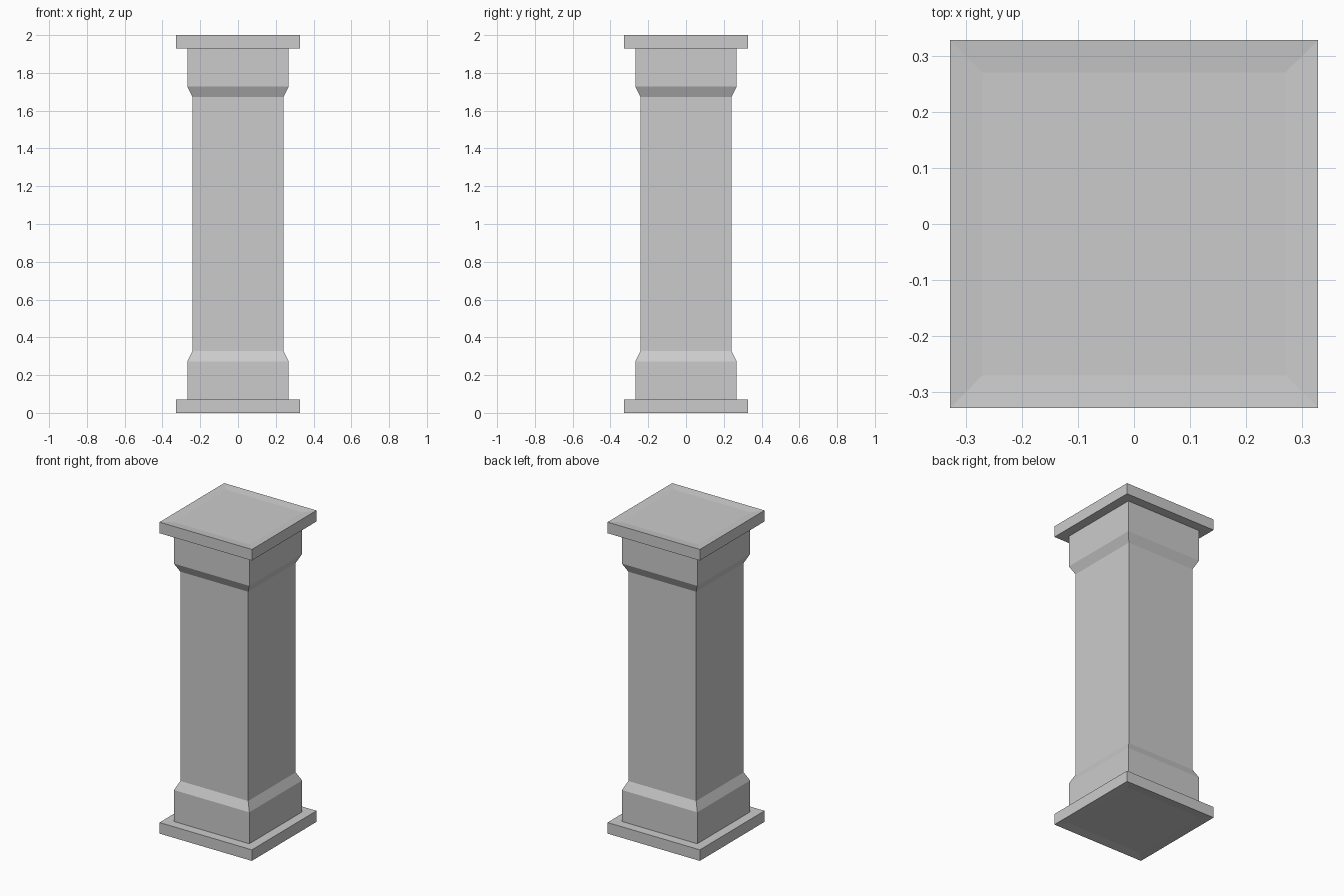
import bpy
import bmesh

if "Cube" in bpy.data.objects:
    bpy.data.objects.remove(bpy.data.objects["Cube"])

HEIGHT = 2.0

# Lower half profile (half width, z): dished underside, plinth, block, chamfer, shaft
lower = [(0.27, 0.006), (0.328, 0.0), (0.328, 0.071), (0.268, 0.071),
         (0.268, 0.273), (0.241, 0.328)]
# The upper half is the same profile flipped about mid height
profile = lower + [(r, HEIGHT - z) for r, z in reversed(lower)]

# Loft square rings along the profile
bm = bmesh.new()
rings = []
for r, z in profile:
    rings.append([bm.verts.new((sx * r, sy * r, z))
                  for sx, sy in ((-1, -1), (1, -1), (1, 1), (-1, 1))])
for a, b in zip(rings, rings[1:]):
    for i in range(4):
        j = (i + 1) % 4
        bm.faces.new((a[i], a[j], b[j], b[i]))

# Close the underside and the top
bm.faces.new(reversed(rings[0]))
bm.faces.new(rings[-1])
bmesh.ops.recalc_face_normals(bm, faces=bm.faces)

mesh = bpy.data.meshes.new("square_pillar")
bm.to_mesh(mesh)
bm.free()
pillar = bpy.data.objects.new("square_pillar", mesh)
bpy.context.collection.objects.link(pillar)
